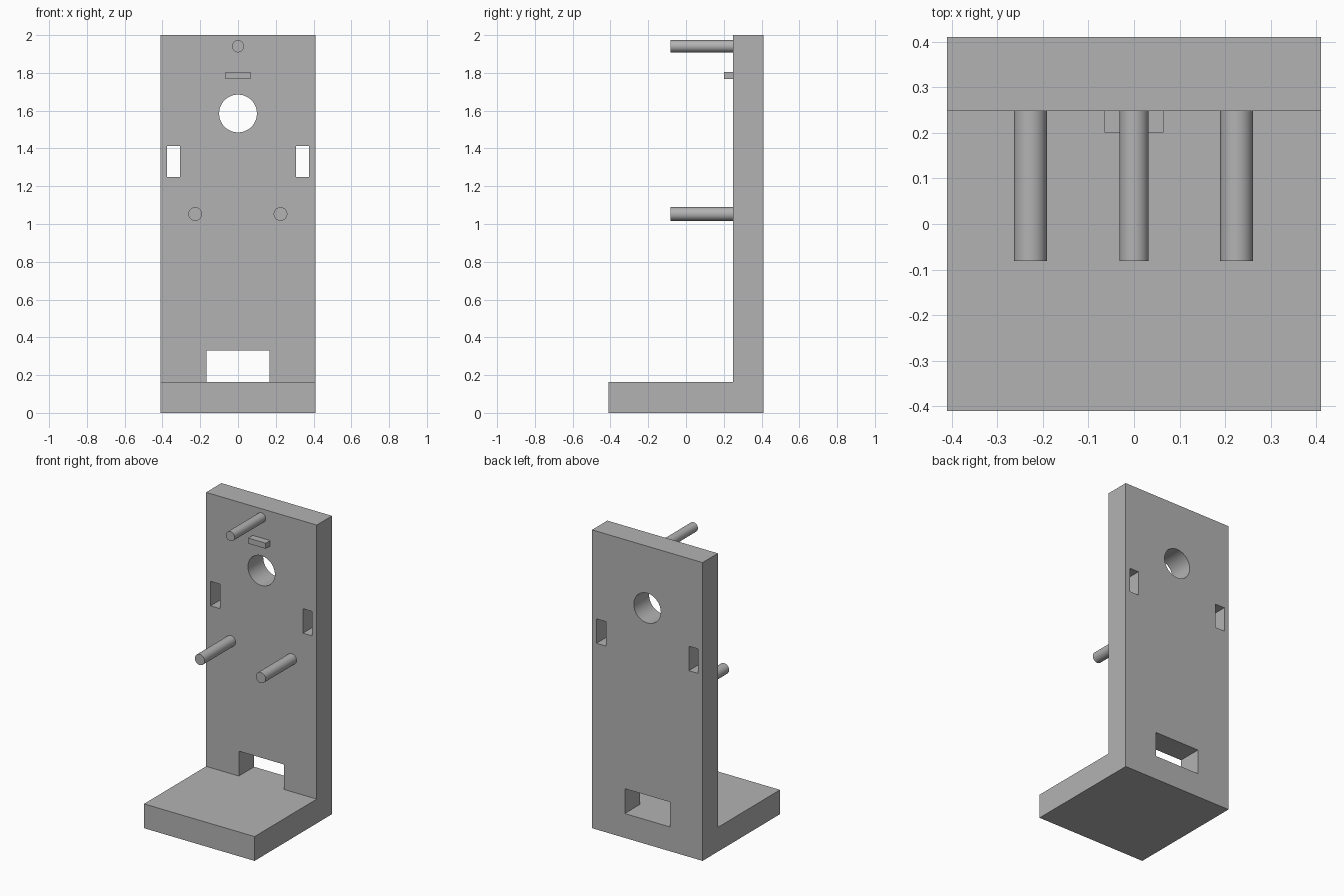
import bpy
import bmesh
from math import pi
from mathutils import Matrix, Vector

cube = bpy.data.objects.get("Cube")
if cube:
    bpy.data.objects.remove(cube, do_unlink=True)

grey = bpy.data.materials.new("plain grey")
grey.use_nodes = True
colour = (0.45, 0.45, 0.45, 1)
grey.diffuse_color = colour
grey.node_tree.nodes["Principled BSDF"].inputs["Base Color"].default_value = colour

HALF = 0.41       # half width and depth of the bracket
FACE = 0.248      # front face of the upright
FLOOR = 0.163     # top of the foot


def add_object(name, bm):
    bmesh.ops.recalc_face_normals(bm, faces=bm.faces)
    mesh = bpy.data.meshes.new(name)
    bm.to_mesh(mesh)
    bm.free()
    mesh.materials.append(grey)
    obj = bpy.data.objects.new(name, mesh)
    bpy.context.collection.objects.link(obj)
    return obj


def box(name, low, high):
    low, high = Vector(low), Vector(high)
    bm = bmesh.new()
    bmesh.ops.create_cube(bm, size=1, matrix=Matrix.Translation((low + high) / 2)
                          @ Matrix.Diagonal((high - low).to_4d()))
    return add_object(name, bm)


def rod(name, x, z, radius, front, back):
    bm = bmesh.new()
    bmesh.ops.create_cone(bm, cap_ends=True, segments=48, radius1=radius, radius2=radius,
                          depth=back - front,
                          matrix=Matrix.Translation((x, (front + back) / 2, z))
                          @ Matrix.Rotation(pi / 2, 4, "X"))
    return add_object(name, bm)


def smooth(obj):
    bpy.ops.object.select_all(action="DESELECT")
    obj.select_set(True)
    bpy.context.view_layer.objects.active = obj
    bpy.ops.object.shade_smooth_by_angle(angle=pi / 6)


# L-shaped bracket: side profile extruded across the width
profile = [(-HALF, 0), (HALF, 0), (HALF, 2), (FACE, 2), (FACE, FLOOR), (-HALF, FLOOR)]
bm = bmesh.new()
side = bm.faces.new([bm.verts.new((-HALF, y, z)) for y, z in profile])
extruded = bmesh.ops.extrude_face_region(bm, geom=[side])
bmesh.ops.translate(bm, vec=(2 * HALF, 0, 0),
                    verts=[v for v in extruded["geom"] if isinstance(v, bmesh.types.BMVert)])
bracket = add_object("bracket", bm)

# Openings through the upright
cutters = [
    rod("round_hole_cutter", 0, 1.585, 0.1, 0.15, 0.5),
    box("lower_opening_cutter", (-0.167, 0.15, FLOOR), (0.167, 0.5, 0.33)),
    box("left_slot_cutter", (0.308, 0.15, 1.248), (0.377, 0.5, 1.412)),
    box("right_slot_cutter", (-0.377, 0.15, 1.248), (-0.308, 0.5, 1.412)),
]
for cutter in cutters:
    mod = bracket.modifiers.new(cutter.name, "BOOLEAN")
    mod.operation = "DIFFERENCE"
    mod.solver = "EXACT"
    mod.object = cutter
    bpy.context.view_layer.objects.active = bracket
    bpy.ops.object.modifier_apply(modifier=mod.name)
    bpy.data.objects.remove(cutter, do_unlink=True)
smooth(bracket)

# Pegs standing out from the upright
for name, x, z, radius in [("top_peg", 0, 1.941, 0.032),
                           ("left_peg", 0.225, 1.053, 0.036),
                           ("right_peg", -0.227, 1.053, 0.036)]:
    smooth(rod(name, x, z, radius, -0.081, FACE))

# Small ledge above the round hole
box("ledge", (-0.065, 0.201, 1.767), (0.065, FACE, 1.804))
